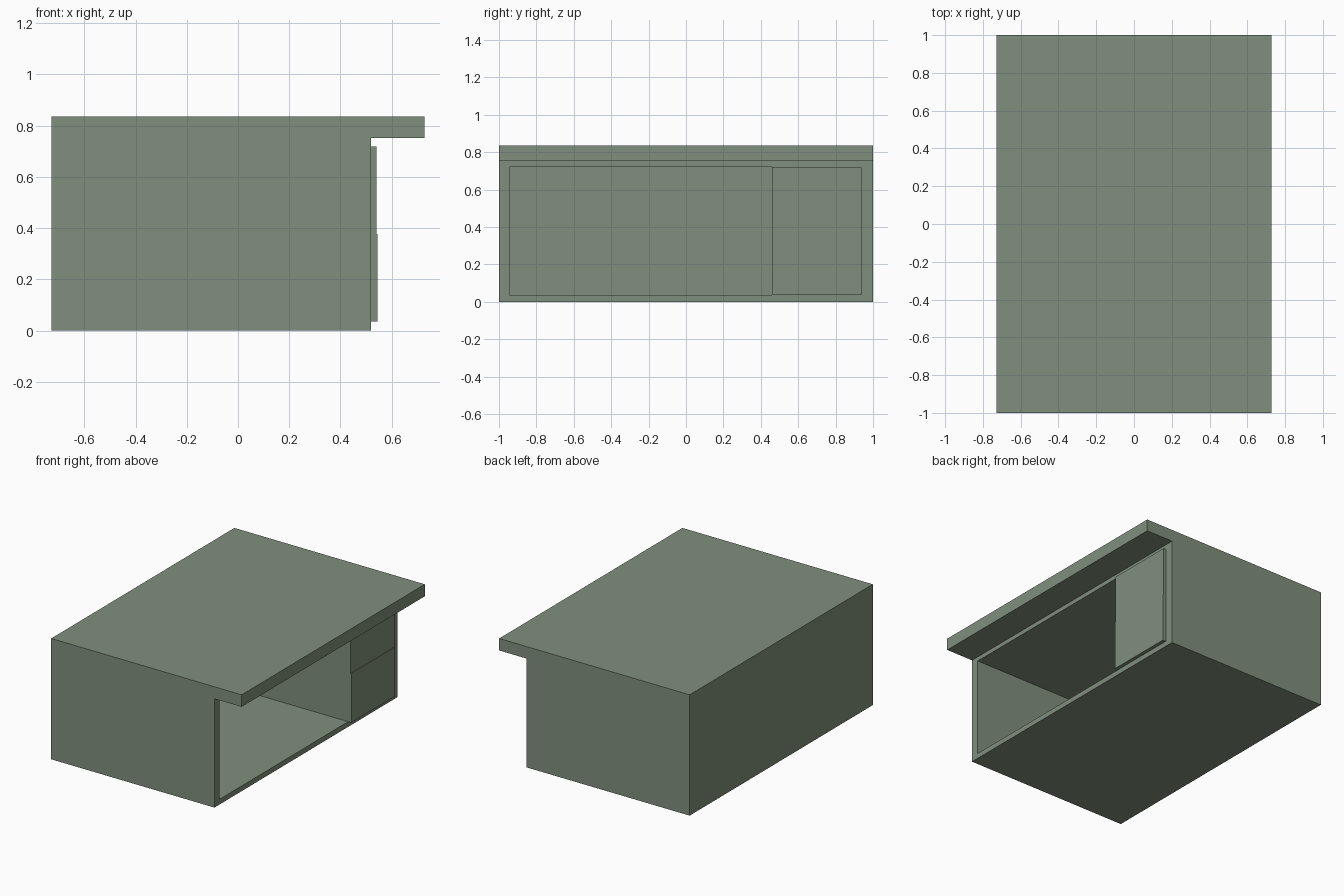
import bpy, bmesh
from mathutils import Vector

if "Cube" in bpy.data.objects:
    bpy.data.objects.remove(bpy.data.objects["Cube"])

sage = bpy.data.materials.new("sage_green")
sage.diffuse_color = (0.215, 0.275, 0.2, 1)
sage.use_nodes = True
sage.node_tree.nodes["Principled BSDF"].inputs["Base Color"].default_value = sage.diffuse_color


def finish(name, bm):
    bmesh.ops.recalc_face_normals(bm, faces=bm.faces)
    mesh = bpy.data.meshes.new(name)
    bm.to_mesh(mesh)
    bm.free()
    mesh.materials.append(sage)
    obj = bpy.data.objects.new(name, mesh)
    bpy.context.collection.objects.link(obj)
    return obj


def box(name, lo, hi):
    lo, hi = Vector(lo), Vector(hi)
    bm = bmesh.new()
    bmesh.ops.create_cube(bm, size=1)
    for v in bm.verts:
        v.co = (lo + hi) / 2 + v.co * (hi - lo)
    return finish(name, bm)


# cabinet body: profile with overhanging top, extruded along y
BACK, FACE, OVER = -0.728, 0.52, 0.728
profile = [(BACK, 0), (FACE, 0), (FACE, 0.752), (OVER, 0.752), (OVER, 0.835), (BACK, 0.835)]
bm = bmesh.new()
side = bm.faces.new([bm.verts.new((x, -1, z)) for x, z in profile])
ext = bmesh.ops.extrude_face_region(bm, geom=[side], use_keep_orig=True)
for v in ext["geom"]:
    if isinstance(v, bmesh.types.BMVert):
        v.co.y = 1
bmesh.ops.recalc_face_normals(bm, faces=bm.faces)

# open compartment: inset the front panel, fit it to the opening, push it back
panel = next(f for f in bm.faces if all(abs(v.co.x - FACE) < 1e-4 for v in f.verts))
bmesh.ops.inset_individual(bm, faces=[panel], thickness=0.03)
for v in panel.verts:
    v.co = (FACE, -0.943 if v.co.y < 0 else 0.46, 0.036 if v.co.z < 0.4 else 0.722)
pocket = bmesh.ops.extrude_discrete_faces(bm, faces=[panel])["faces"][0]
for v in pocket.verts:
    v.co.x = -0.67
finish("cabinet_body", bm)

# drawer fronts standing slightly proud of the body
box("lower_drawer_front", (FACE, 0.46, 0.036), (0.545, 0.938, 0.376))
box("upper_drawer_front", (FACE, 0.46, 0.376), (0.54, 0.938, 0.718))
